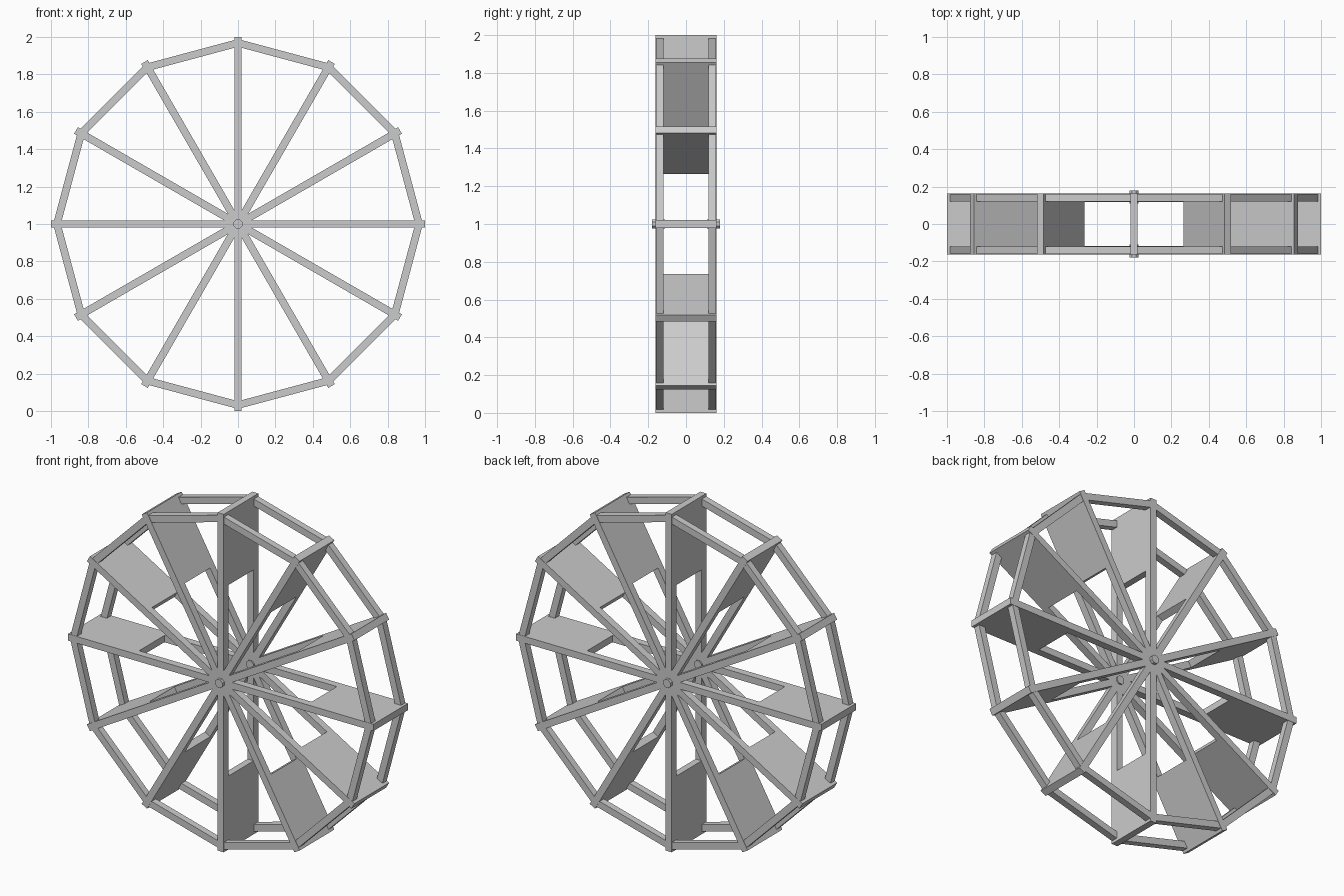
import bpy
from math import pi, sin, cos
from mathutils import Matrix, Vector

cube = bpy.data.objects.get("Cube")
if cube:
    bpy.data.objects.remove(cube, do_unlink=True)

COUNT = 12
RADIUS = 1.0        # outer end of spokes and paddles
RIM_RADIUS = 0.968  # corners of the rim polygon
PADDLE_INNER = 0.565
THICK = 0.04
SIDE_IN, SIDE_OUT = 0.118, 0.162
CENTRE = Matrix.Translation((0, 0, 1))
STEP = 2 * pi / COUNT

grey = bpy.data.materials.new("plain_grey")
grey.use_nodes = True
grey.diffuse_color = (0.6, 0.6, 0.6, 1)
grey.node_tree.nodes["Principled BSDF"].inputs["Base Color"].default_value = (0.6, 0.6, 0.6, 1)


def box(name, size, offset, angle):
    """Box placed by offset, then turned about the wheel axis."""
    bpy.ops.mesh.primitive_cube_add(size=1)
    ob = bpy.context.object
    ob.name = name
    ob.data.transform(Matrix.Translation(offset) @ Matrix.Diagonal((*size, 1)))
    ob.matrix_world = CENTRE @ Matrix.Rotation(angle, 4, 'Y')
    ob.data.materials.append(grey)
    return ob


side_mid = (SIDE_IN + SIDE_OUT) / 2
side_width = SIDE_OUT - SIDE_IN
rim_length = 2 * RIM_RADIUS * sin(STEP / 2)
apothem = RIM_RADIUS * cos(STEP / 2)

for side, label in ((-1, "front"), (1, "back")):
    y = side * side_mid
    # Spokes run right through the hub
    for i in range(COUNT // 2):
        box(f"{label}_spoke_{i + 1}", (THICK, side_width, 2 * RADIUS), (0, y, 0), i * STEP)
    # Straight rim beams between spoke tips
    for i in range(COUNT):
        box(f"{label}_rim_beam_{i + 1}", (rim_length, side_width - 0.004, THICK),
            (0, y, apothem), (i + 0.5) * STEP)
    # Octagonal hub pin
    bpy.ops.mesh.primitive_cylinder_add(vertices=8, radius=0.026, depth=0.07,
                                        location=(0, side * 0.145, 1),
                                        rotation=(pi / 2, 0, 0))
    pin = bpy.context.object
    pin.name = f"{label}_hub_pin"
    pin.data.transform(Matrix.Rotation(pi / 8, 4, 'Z'))
    pin.data.materials.append(grey)

# Paddles span the gap between the two sides
length = RADIUS - PADDLE_INNER
for i in range(COUNT):
    box(f"paddle_{i + 1}", (THICK, 2 * SIDE_IN, length),
        (0, 0, PADDLE_INNER + length / 2), i * STEP)
